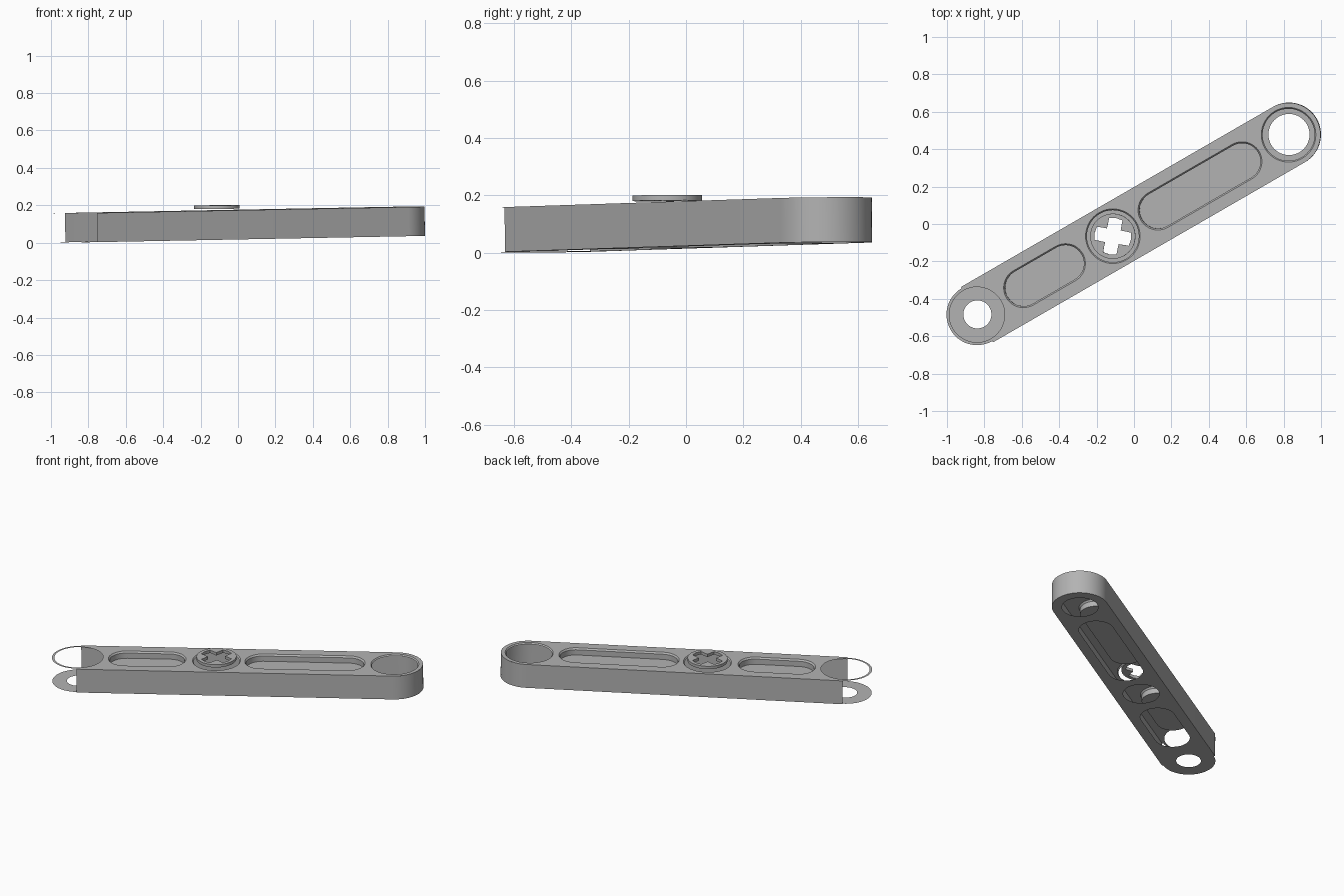
import bpy, bmesh, math
from mathutils import Matrix

cube = bpy.data.objects.get("Cube")
if cube:
    bpy.data.objects.remove(cube, do_unlink=True)

# Main dimensions, measured along the arm
LEFT, RIGHT, HUB = -0.967, 0.957, -0.128
HALF = 0.171
HEIGHT = 0.156
SLOTS = [(-0.68, -0.42), (0.15, 0.67)]
SLOT_R = 0.106
PLACE = (Matrix.Translation((0, 0, 0.019)) @ Matrix.Rotation(math.radians(30), 4, 'Z')
         @ Matrix.Rotation(-0.0165, 4, 'Y'))

grey = bpy.data.materials.new("plain grey")
grey.use_nodes = True
grey.diffuse_color = (0.45, 0.45, 0.45, 1)
grey.node_tree.nodes["Principled BSDF"].inputs["Base Color"].default_value = (0.45, 0.45, 0.45, 1)


def arc(cx, r, start, end, n=24):
    """Points on an arc centred on the arm's middle line, angles in degrees."""
    angles = [math.radians(start + (end - start) * i / n) for i in range(n + 1)]
    return [(cx + r * math.cos(a), r * math.sin(a)) for a in angles]


def circle(cx, r):
    return arc(cx, r, 0, 360, 48)[:-1]


def capsule(a, b, r):
    return arc(b, r, -90, 90) + arc(a, r, 90, 270)


def ring(bm, points, z):
    return [bm.verts.new((x, y, z)) for x, y in points]


def close(bm, verts):
    edges = []
    for a, b in zip(verts, verts[1:] + verts[:1]):
        edges.append(bm.edges.get((a, b)) or bm.edges.new((a, b)))
    return edges


def bridge(bm, low, high, closed=True):
    n = len(low)
    for i in range(n if closed else n - 1):
        j = (i + 1) % n
        bm.faces.new((low[i], low[j], high[j], high[i]))


def fill(bm, loops, up):
    """Flat face bounded by the first loop, with the others as holes."""
    edges = [e for loop in loops for e in close(bm, loop)]
    result = bmesh.ops.triangle_fill(bm, edges=edges, use_beauty=True, normal=(0, 0, up))
    for f in result["geom"]:
        if isinstance(f, bmesh.types.BMFace):
            f.normal_update()
            if f.normal.z * up < 0:
                f.normal_flip()


def finish(name, bm):
    mesh = bpy.data.meshes.new(name)
    bm.to_mesh(mesh)
    bm.free()
    obj = bpy.data.objects.new(name, mesh)
    mesh.materials.append(grey)
    obj.matrix_world = PLACE
    bpy.context.collection.objects.link(obj)
    bpy.ops.object.select_all(action='DESELECT')
    obj.select_set(True)
    bpy.context.view_layer.objects.active = obj
    bpy.ops.object.shade_smooth_by_angle(angle=math.radians(30))


# Plate outline: full round at the right, slightly narrower round at the left
outline = arc(RIGHT, HALF, -90, 90) + [(LEFT, HALF)] + arc(LEFT, 0.163, 90, 270) + [(LEFT, -HALF)]

# Top plate with recessed slots and chamfered round openings
bm = bmesh.new()
loops = [ring(bm, outline, HEIGHT), ring(bm, circle(LEFT, 0.148), HEIGHT)]
for centre in (HUB, RIGHT):
    rim = ring(bm, circle(centre, 0.146), HEIGHT)
    lip = ring(bm, circle(centre, 0.139), HEIGHT - 0.008)
    bridge(bm, rim, lip)
    loops.append(rim)
for a, b in SLOTS:
    rim = ring(bm, capsule(a, b, SLOT_R), HEIGHT)
    step = ring(bm, capsule(a, b, SLOT_R - 0.008), HEIGHT - 0.01)
    base = ring(bm, capsule(a, b, SLOT_R - 0.008), HEIGHT - 0.045)
    bridge(bm, rim, step)
    bridge(bm, step, base)
    bm.faces.new(base)
    loops.append(rim)
fill(bm, loops, 1)
finish("top_plate", bm)

# Bottom plate with open holes and slots
bm = bmesh.new()
loops = [ring(bm, outline, 0)]
for centre, r in ((LEFT, 0.075), (HUB, 0.11), (RIGHT, 0.11)):
    loops.append(ring(bm, circle(centre, r), 0))
for a, b in SLOTS:
    loops.append(ring(bm, capsule(a, b, SLOT_R), 0))
fill(bm, loops, -1)
finish("bottom_plate", bm)

# Side wall, open at the left end
bm = bmesh.new()
path = [(LEFT, -HALF)] + arc(RIGHT, HALF, -90, 90, 32) + [(LEFT, HALF)]
bridge(bm, ring(bm, path, 0), ring(bm, path, HEIGHT), closed=False)
finish("side_wall", bm)

# Hub bushing with a cross-shaped axle hole
cross = []
for k in range(4):
    turn = math.radians(90 * k - 40)
    for x, y in ((0.038, -0.036), (0.092, -0.036), (0.099, 0), (0.092, 0.036)):
        cross.append((HUB + x * math.cos(turn) - y * math.sin(turn),
                      x * math.sin(turn) + y * math.cos(turn)))
bm = bmesh.new()
low, high = HEIGHT + 0.008, HEIGHT + 0.027
outer = [ring(bm, circle(HUB, 0.121), z) for z in (low, high)]
inner = [ring(bm, cross, z) for z in (low, high)]
bridge(bm, *outer)
bridge(bm, inner[1], inner[0])
fill(bm, [outer[0], inner[0]], -1)
fill(bm, [outer[1], inner[1]], 1)
finish("hub_bushing", bm)
